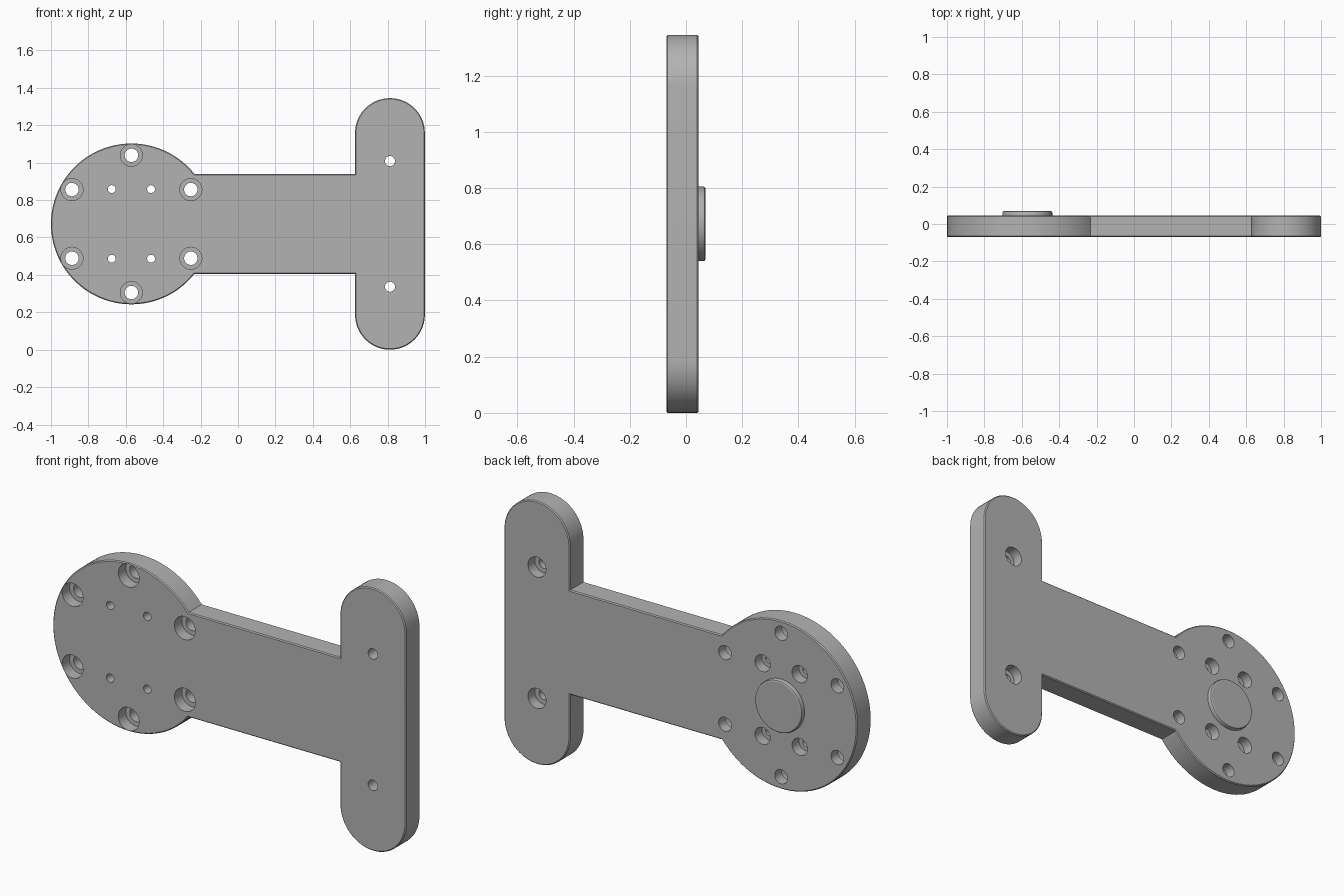
import bpy, bmesh
from math import sin, cos, asin, pi, radians

if "Cube" in bpy.data.objects:
    bpy.data.objects.remove(bpy.data.objects["Cube"])

FRONT, BACK = -0.07, 0.045
MID_Z = 0.6725
DISC_X, DISC_R = -0.57, 0.43
END_X, END_R = 0.8125, 0.1865
ARM_HALF = 0.2675

metal = bpy.data.materials.new("grey_metal")
metal.use_nodes = True
grey = (0.45, 0.45, 0.45, 1)
metal.diffuse_color = grey
metal.node_tree.nodes["Principled BSDF"].inputs["Base Color"].default_value = grey


def finish(bm, name):
    bmesh.ops.recalc_face_normals(bm, faces=bm.faces)
    mesh = bpy.data.meshes.new(name)
    bm.to_mesh(mesh)
    bm.free()
    mesh.materials.append(metal)
    obj = bpy.data.objects.new(name, mesh)
    bpy.context.collection.objects.link(obj)
    return obj


def activate(obj):
    bpy.ops.object.select_all(action='DESELECT')
    obj.select_set(True)
    bpy.context.view_layer.objects.active = obj


def arc(x, z, r, start, end, steps):
    angles = [start + (end - start) * i / steps for i in range(steps + 1)]
    return [(x + r * cos(a), z + r * sin(a)) for a in angles]


def add_lathe(bm, x, z, rings, sides=32):
    """Closed solid along y from (y, radius) rings."""
    loops = [[bm.verts.new((px, y, pz)) for px, pz in arc(x, z, r, 0, 2 * pi, sides)[:-1]]
             for y, r in rings]
    for a, b in zip(loops, loops[1:]):
        for i in range(sides):
            j = (i + 1) % sides
            bm.faces.new((a[i], a[j], b[j], b[i]))
    bm.faces.new(loops[0])
    bm.faces.new(loops[-1])


# Plate outline: disc, straight arm, round-ended crosspiece
join = asin(ARM_HALF / DISC_R)
top_z, low_z = 2 * MID_Z - END_R, END_R
left = END_X - END_R
outline = arc(DISC_X, MID_Z, DISC_R, join, 2 * pi - join, 72)
outline += [(left, MID_Z - ARM_HALF)]
outline += arc(END_X, low_z, END_R, pi, 2 * pi, 32)
outline += arc(END_X, top_z, END_R, 0, pi, 32)
outline += [(left, MID_Z + ARM_HALF)]

bm = bmesh.new()
face = bm.faces.new([bm.verts.new((x, FRONT, z)) for x, z in outline])
ext = bmesh.ops.extrude_face_region(bm, geom=[face], use_keep_orig=True)
moved = [v for v in ext["geom"] if isinstance(v, bmesh.types.BMVert)]
bmesh.ops.translate(bm, verts=moved, vec=(0, BACK - FRONT, 0))
rims = [e for e in bm.edges if abs(e.verts[0].co.y - e.verts[1].co.y) < 1e-5]
bmesh.ops.bevel(bm, geom=rims, offset=0.005, segments=1, affect='EDGES')
plate = finish(bm, "mounting_plate")

# Stepped bolt holes: wide from the front on the disc rim, from the back elsewhere
bm = bmesh.new()
f, b = FRONT - 0.02, BACK + 0.02
for i in range(6):
    a = radians(30 + 60 * i)
    add_lathe(bm, DISC_X + 0.367 * cos(a), MID_Z + 0.367 * sin(a),
              [(f, 0.059), (-0.01, 0.059), (-0.01, 0.036), (b, 0.036)])
for sz in (-1, 1):
    for sx in (-1, 1):
        add_lathe(bm, DISC_X + 0.105 * sx, MID_Z + 0.186 * sz,
                  [(f, 0.021), (-0.01, 0.021), (-0.01, 0.043), (b, 0.043)])
    add_lathe(bm, END_X, MID_Z + 0.336 * sz,
              [(f, 0.027), (-0.01, 0.027), (-0.01, 0.051), (b, 0.051)])
cutter = finish(bm, "hole_cutter")
cutter.hide_render = True

cut = plate.modifiers.new("holes", 'BOOLEAN')
cut.operation = 'DIFFERENCE'
cut.solver = 'EXACT'
cut.object = cutter
activate(plate)
bpy.ops.object.modifier_apply(modifier=cut.name)
bpy.data.objects.remove(cutter)

# Round boss on the back of the disc
bm = bmesh.new()
add_lathe(bm, DISC_X, MID_Z, [(BACK - 0.005, 0.133), (0.061, 0.133),
                              (0.066, 0.131), (0.069, 0.126)], 64)
boss = finish(bm, "centre_boss")

for obj in (plate, boss):
    activate(obj)
    bpy.ops.object.shade_smooth_by_angle(angle=radians(30))
